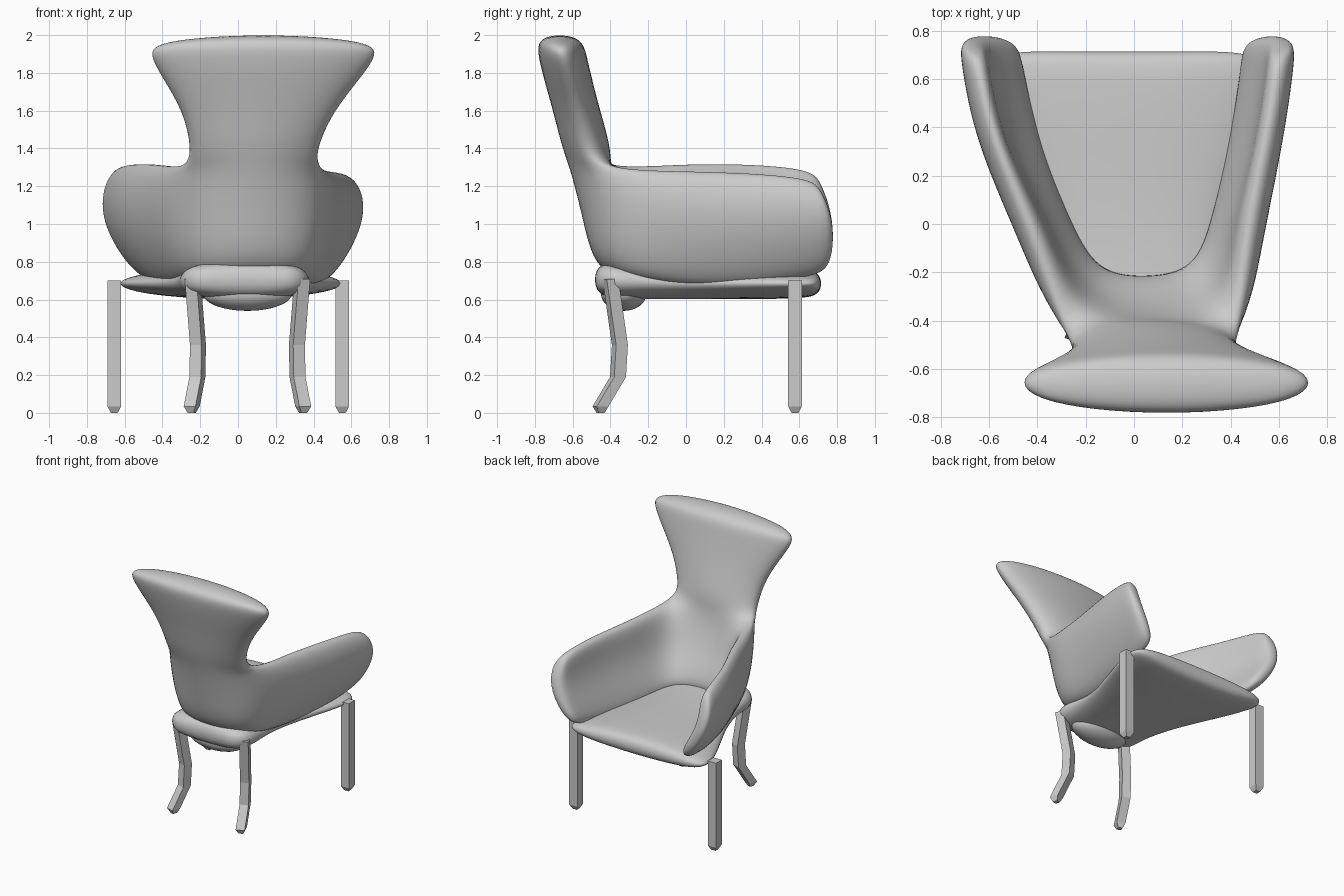
import bpy, bmesh, math
from mathutils import Vector, Matrix

if "Cube" in bpy.data.objects:
    bpy.data.objects.remove(bpy.data.objects["Cube"])


def finish(name, bm, levels=0, smooth=True):
    bmesh.ops.recalc_face_normals(bm, faces=bm.faces[:])
    me = bpy.data.meshes.new(name)
    bm.to_mesh(me)
    bm.free()
    ob = bpy.data.objects.new(name, me)
    bpy.context.collection.objects.link(ob)
    for p in me.polygons:
        p.use_smooth = smooth
    if levels:
        mod = ob.modifiers.new("Subdivision", 'SUBSURF')
        mod.levels = mod.render_levels = levels


def cap(bm, ring):
    # close a ring with a strip of quads
    n = len(ring)
    for i in range(n // 2 - 1):
        bm.faces.new((ring[i], ring[i + 1], ring[n - 2 - i], ring[n - 1 - i]))


def bridge(bm, a, b, skip=()):
    n = len(a)
    for i in range(n):
        if i not in skip:
            j = (i + 1) % n
            bm.faces.new((a[i], a[j], b[j], b[i]))


def loft(bm, rings):
    rings = [[bm.verts.new(p) for p in r] for r in rings]
    for a, b in zip(rings, rings[1:]):
        bridge(bm, a, b)
    cap(bm, rings[0])
    cap(bm, rings[-1])


# Shell: arms wrapping round the back
# outer x, y | inner bottom x, y | top z, bottom z, rim thickness, lean of top, tuck of bottom
stations = [
    (-0.75, 0.80, -0.43, 0.77, 1.23, 0.74, 0.10, 0.14, 0.62),
    (-0.745, 0.67, -0.41, 0.65, 1.30, 0.69, 0.11, 0.14, 0.62),
    (-0.69, 0.35, -0.33, 0.33, 1.33, 0.65, 0.11, 0.14, 0.60),
    (-0.50, -0.06, -0.22, 0.04, 1.33, 0.64, 0.13, 0.10, 0.50),
    (-0.30, -0.47, -0.12, -0.13, 1.30, 0.69, 0.17, -0.12, 0.15),
    (0.08, -0.58, 0.04, -0.14, 1.28, 0.70, 0.24, -0.18, 0.18),
    (0.45, -0.47, 0.20, -0.11, 1.30, 0.69, 0.17, -0.12, 0.15),
    (0.55, -0.08, 0.28, 0.06, 1.29, 0.64, 0.13, 0.10, 0.50),
    (0.645, 0.35, 0.35, 0.33, 1.28, 0.65, 0.11, 0.14, 0.60),
    (0.69, 0.67, 0.40, 0.65, 1.25, 0.69, 0.11, 0.14, 0.62),
    (0.69, 0.80, 0.41, 0.77, 1.19, 0.74, 0.10, 0.14, 0.62),
]
bm = bmesh.new()
rings = []
for k, (ox, oy, ix, iy, zt, zb, t, lean, tuck) in enumerate(stations):
    o, i = Vector((ox, oy, 0)), Vector((ix, iy, 0))
    d = (i - o).normalized()
    top = o.lerp(i, lean)
    top.y -= 0.08 if k in (0, 10) else 0
    up = lambda z: Vector((0, 0, z))
    pts = [o.lerp(i, tuck) + up(zb), o + up(1.02), top + up(zt),
           top + d * t + up(zt), o + d * (t + 0.02) + up(1.02), i + up(zb + 0.03)]
    rings.append([bm.verts.new(p) for p in pts])
for k in range(10):
    bridge(bm, rings[k], rings[k + 1], skip=(2,) if k in (4, 5) else ())
cap(bm, rings[0])
cap(bm, rings[-1])

# Flaring backrest grown out of the rear rim: z, left, right, rear y, front y
back_levels = [
    (1.40, -0.26, 0.43, -0.68, -0.37),
    (1.62, -0.31, 0.53, -0.73, -0.44),
    (1.88, -0.50, 0.77, -0.81, -0.50),
    (2.02, -0.48, 0.75, -0.81, -0.53),
]
loop = [rings[k][2] for k in (4, 5, 6)] + [rings[k][3] for k in (6, 5, 4)]
for z, xl, xr, y0, y1 in back_levels:
    xm, ym = (xl + xr) / 2, (y0 + y1) / 2
    zl = z - 0.05 if z > 2 else z
    new = [bm.verts.new(p) for p in (
        (xl, ym - 0.08, zl), (xm, y0, z), (xr, ym - 0.08, zl),
        (xr, ym + 0.08, zl), (xm, y1, z), (xl, ym + 0.08, zl))]
    bridge(bm, loop, new)
    loop = new
cap(bm, loop)
finish("shell_with_arms_and_back", bm, 3)

# Seat cushion, waisted behind and wide at the open side:
# y, left, right, bottom z, top z, half thickness of the edge
seat = [
    (-0.485, -0.22, 0.29, 0.64, 0.77, 0.05),
    (-0.40, -0.32, 0.39, 0.60, 0.81, 0.07),
    (-0.24, -0.31, 0.38, 0.60, 0.79, 0.05),
    (0.05, -0.38, 0.38, 0.60, 0.77, 0.04),
    (0.60, -0.68, 0.60, 0.60, 0.77, 0.03),
    (0.72, -0.60, 0.52, 0.62, 0.75, 0.03),
]
rings = []
for y, xl, xr, zb, zt, e in seat:
    zm, h = (zb + zt) / 2, (zt - zb) / 2
    cols = [(xl, e), (xl * 0.75 + xr * 0.25, h), (xl * 0.25 + xr * 0.75, h), (xr, e)]
    rings.append([(x, y, zm + c) for x, c in cols] +
                 [(x, y, zm - c) for x, c in reversed(cols)])
bm = bmesh.new()
loft(bm, rings)
finish("seat", bm, 3)

# Rounded bulge under the rear of the seat
bm = bmesh.new()
bmesh.ops.create_uvsphere(bm, u_segments=32, v_segments=16, radius=1)
bmesh.ops.scale(bm, vec=(0.235, 0.12, 0.09), verts=bm.verts)
bmesh.ops.translate(bm, vec=(0.05, -0.33, 0.63), verts=bm.verts)
finish("under_seat_bulge", bm)


def leg(name, path, half, turn):
    # square section along a path of (x, y, z), ending in a tapered foot
    rot = Matrix.Rotation(turn, 3, 'Z')
    x, y, z = path[-1]
    sizes = [half] * len(path) + [half * 0.5]
    rings = []
    for p, s in zip(path + [(x, y, 0.0)], sizes):
        rings.append([Vector(p) + rot @ Vector((a * s, b * s, 0))
                      for a, b in ((-1, -1), (1, -1), (1, 1), (-1, 1))])
    bm = bmesh.new()
    loft(bm, rings)
    finish(name, bm, smooth=False)


# Straight legs at the open side, curved legs under the back
for side, x in (("left", -0.655), ("right", 0.552)):
    leg("straight_leg_" + side, [(x, 0.577, 0.70), (x, 0.577, 0.035)], 0.036, 0)
for side, s in (("left", -1), ("right", 1)):
    path = [(0.05 + s * dx, y, z) for dx, y, z in (
        (0.29, -0.40, 0.71), (0.262, -0.35, 0.36),
        (0.265, -0.36, 0.19), (0.295, -0.452, 0.035))]
    leg("curved_leg_" + side, path, 0.033, s * math.radians(20))
